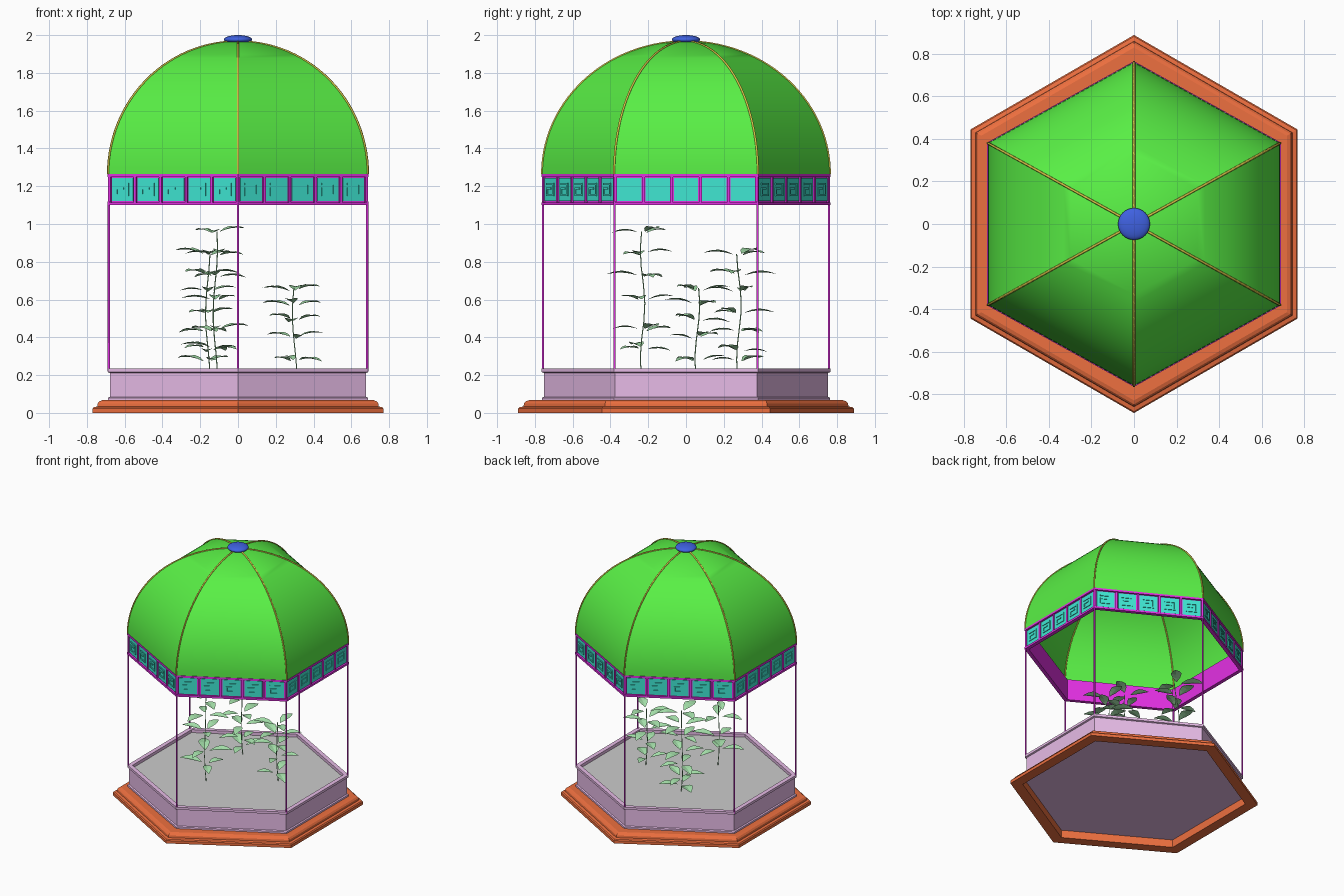
import bpy, bmesh, math, random
from mathutils import Vector, Matrix

if "Cube" in bpy.data.objects:
    bpy.data.objects.remove(bpy.data.objects["Cube"])

random.seed(4)
SX = 1.042          # the upper hexagon is slightly stretched in x
R = 0.762           # corner radius of the pavilion


def mat(name, col):
    m = bpy.data.materials.new(name)
    m.diffuse_color = (*col, 1)
    m.use_nodes = True
    m.node_tree.nodes["Principled BSDF"].inputs["Base Color"].default_value = m.diffuse_color
    return m


GREEN = mat("dome_green", (0.1, 0.87, 0.06))
RED = mat("plinth_red", (0.85, 0.16, 0.05))
PINK = mat("planter_pink", (0.8, 0.5, 0.8))
MAGENTA = mat("frame_magenta", (0.78, 0.03, 0.78))
TEAL = mat("tile_teal", (0.05, 0.8, 0.65))
BLUE = mat("finial_blue", (0.05, 0.12, 0.75))
GOLD = mat("rib_gold", (0.65, 0.55, 0.06))
LEAF = mat("leaf_green", (0.4, 0.8, 0.43))


def corner(i, r, z, sx=SX):
    a = math.radians(90 + 60 * i)
    return Vector((r * math.cos(a) * sx, r * math.sin(a), z))


def finish(name, bm, material=None, recalc=True, smooth=None):
    if recalc:
        bmesh.ops.recalc_face_normals(bm, faces=bm.faces)
    me = bpy.data.meshes.new(name)
    bm.to_mesh(me)
    bm.free()
    ob = bpy.data.objects.new(name, me)
    bpy.context.collection.objects.link(ob)
    if material:
        me.materials.append(material)
    if smooth:
        bpy.ops.object.select_all(action='DESELECT')
        ob.select_set(True)
        bpy.context.view_layer.objects.active = ob
        bpy.ops.object.shade_smooth_by_angle(angle=math.radians(smooth))
    return ob


def hex_loft(name, profile, material=None, sx=SX, loop=False, cap=(), smooth=None):
    """Sweep an (r, z) profile round the hexagon."""
    bm = bmesh.new()
    rings = [[bm.verts.new(corner(i, r, z, sx)) for i in range(6)] for r, z in profile]
    pairs = list(zip(rings, rings[1:])) + ([(rings[-1], rings[0])] if loop else [])
    for a, b in pairs:
        for i in range(6):
            j = (i + 1) % 6
            bm.faces.new((a[i], a[j], b[j], b[i]))
    for c in cap:
        bm.faces.new(rings[c])
    return finish(name, bm, material, smooth=smooth)


def tube(name, paths, radius, material):
    cu = bpy.data.curves.new(name, 'CURVE')
    cu.dimensions = '3D'
    cu.bevel_depth = radius
    cu.bevel_resolution = 1
    cu.use_fill_caps = True
    for pts in paths:
        s = cu.splines.new('POLY')
        s.points.add(len(pts) - 1)
        for p, q in zip(s.points, pts):
            p.co = (*q, 1)
    ob = bpy.data.objects.new(name, cu)
    bpy.context.collection.objects.link(ob)
    cu.materials.append(material)


# Moulded hollow plinth
hex_loft("plinth", [(.80, 0), (.889, 0), (.889, .022), (.882, .03), (.86, .034), (.858, .05),
                    (.848, .061), (.83, .067), (.74, .067), (.74, .062), (.80, .062)],
         RED, sx=1, loop=True)

# Planter tub with lips, and its soil
hex_loft("planter", [(.80, .06), (.80, .064), (R, .064), (R, .08), (.752, .085), (.752, .212),
                     (.764, .216), (.764, .235), (.728, .235), (.728, .19)], PINK, cap=(0, -1))
hex_loft("soil", [(.728, .195), (.728, .212)], cap=(0, 1))

# Corner posts
tube("posts", [[corner(i, .757, .22), corner(i, .757, 1.12)] for i in range(6)], .0065, MAGENTA)

# Frieze backing wall
Z0, Z1 = 1.1, 1.265
hex_loft("frieze_wall", [(.735, Z0), (.750, Z0), (.750, Z1), (.735, Z1)], MAGENTA, loop=True)
for z, n in ((Z0, "lower"), (Z1 - .015, "upper")):
    hex_loft("frieze_" + n + "_rail", [(.74, z), (.766, z), (.766, z + .015), (.74, z + .015)],
             MAGENTA, loop=True)


def box(bm, frame, u, z, n0, n1):
    """Box in a wall frame: u and z are (min, max), n is the outward depth."""
    c = Vector(((u[0] + u[1]) / 2, (n0 + n1) / 2, (z[0] + z[1]) / 2))
    s = (u[1] - u[0], n1 - n0, z[1] - z[0])
    bmesh.ops.create_cube(bm, size=1, matrix=frame @ Matrix.Translation(c) @ Matrix.Diagonal((*s, 1)))


# Frieze bars, tiles and fret pattern on every side
bars, tiles, frets = bmesh.new(), bmesh.new(), bmesh.new()
FRET = [(.035, .030), (-.035, .030), (-.035, -.030), (.035, -.030), (.035, .005), (-.005, .005)]
zc = (Z0 + Z1) / 2
for i in range(6):
    a, b = corner(i, .75, 0), corner(i + 1, .75, 0)
    u = (b - a).normalized()
    n = Vector((u.y, -u.x, 0))
    f = Matrix((u, n, (0, 0, 1))).transposed().to_4x4()
    f.translation = (a + b) / 2
    length = (b - a).length
    pitch = length / 5
    for k in range(6):
        x = -length / 2 + k * pitch
        box(bars, f, (x - .007, x + .007), (Z0, Z1), -.004, .010)
    for k in range(5):
        x = -length / 2 + (k + .5) * pitch
        box(tiles, f, (x - .064, x + .064), (zc - .062, zc + .062), -.004, .005)
        for (p, q), (r, s) in zip(FRET, FRET[1:]):
            # mirrored in u so the pattern reads correctly from outside
            box(frets, f, (x - max(p, r) - .005, x - min(p, r) + .005),
                (zc + min(q, s) - .005, zc + max(q, s) + .005), .003, .010)
for bm, nm, m in ((bars, "frieze_bars", MAGENTA), (tiles, "frieze_tiles", TEAL), (frets, "frieze_frets", TEAL)):
    for face in bm.faces:
        face.normal_update()
    finish(nm, bm, m)

# Domed roof with ribs on its ridges
H = 1.967 - Z1
arc = [(R * math.cos(t), Z1 + H * math.sin(t)) for t in [math.pi / 2 * k / 28 for k in range(28)]]
hex_loft("dome", arc, GREEN, cap=(-1,), smooth=25)
tube("ribs", [[corner(i, r, z) for r, z in arc] for i in range(6)], .006, GOLD)

# Finial
bm = bmesh.new()
bmesh.ops.create_uvsphere(bm, u_segments=32, v_segments=16, radius=1,
                          matrix=Matrix.Translation((0, 0, 1.976)) @ Matrix.Diagonal((.075, .075, .024, 1)))
finish("finial", bm, BLUE, smooth=40)


# Plants: thin stems with tiers of pointed leaves
def leaf(bm, base, ang, length):
    d = Vector((math.cos(ang), math.sin(ang), 0))
    s = Vector((-d.y, d.x, 0))
    lift = random.uniform(-.01, .02)
    rows = []
    for t, w in ((0, .08), (.25, .75), (.5, 1), (.75, .65), (1, .05)):
        c = base + d * (.03 + length * t) + Vector((0, 0, lift * t + .07 * length * math.sin(math.pi * t)))
        w *= length * .25
        rows.append([bm.verts.new(c + s * w * k + Vector((0, 0, .25 * w * abs(k)))) for k in (-1, 0, 1)])
    for a, b in zip(rows, rows[1:]):
        for k in (0, 1):
            bm.faces.new((a[k], b[k], b[k + 1], a[k + 1]))


PLANTS = (("tall_plant", -.12, -.23, .96, (.34, .44, .60, .72, .84, .965)),
          ("middle_plant", -.16, .28, .84, (.27, .34, .44, .53, .65, .74, .835)),
          ("small_plant", .30, .06, .66, (.27, .40, .49, .58, .655)))
for name, px, py, top, tiers in PLANTS:
    bm = bmesh.new()
    stem = [Vector((px + .012 * math.sin(9 * z), py + .012 * math.cos(11 * z), z))
            for z in [.2 + (top - .2) * k / 8 for k in range(9)]]
    tube(name + "_stem", [stem], .003, LEAF)
    turn = random.uniform(0, 6)
    for z in tiers:
        for k in range(3):
            ang = turn + k * math.tau / 3 + random.uniform(-.25, .25)
            leaf(bm, Vector((px, py, z + random.uniform(-.012, .012))), ang, random.uniform(.12, .17))
        turn += 1.05
    finish(name + "_leaves", bm, LEAF, recalc=False)
    bpy.data.objects[name + "_leaves"].data.flip_normals()
